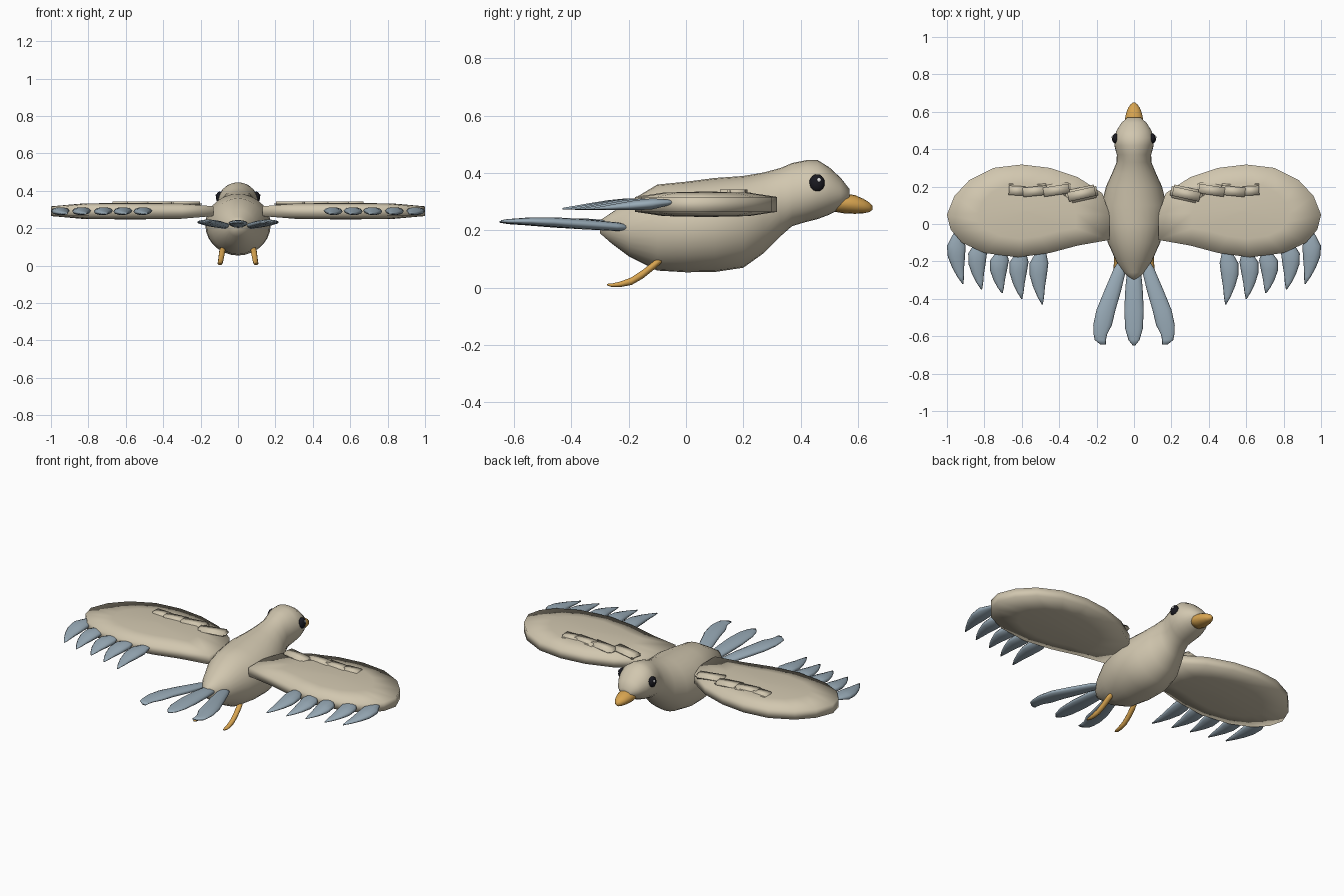
import bpy, bmesh, math
from mathutils import Vector

cube = bpy.data.objects.get("Cube")
if cube:
    bpy.data.objects.remove(cube, do_unlink=True)


def material(name, rgb):
    m = bpy.data.materials.new(name)
    m.use_nodes = True
    m.diffuse_color = (*rgb, 1)
    m.node_tree.nodes["Principled BSDF"].inputs["Base Color"].default_value = (*rgb, 1)
    return m


CREAM = material("cream plumage", (0.64, 0.57, 0.43))
BLUE = material("blue grey feather", (0.32, 0.41, 0.48))
ORANGE = material("orange beak", (0.68, 0.37, 0.08))
BLACK = material("eye black", (0.01, 0.01, 0.015))
WHITE = material("eye glint", (0.85, 0.85, 0.85))


def finish(bm, name, mat):
    bmesh.ops.recalc_face_normals(bm, faces=bm.faces)
    mesh = bpy.data.meshes.new(name)
    bm.to_mesh(mesh)
    bm.free()
    mesh.materials.append(mat)
    for p in mesh.polygons:
        p.use_smooth = True
    ob = bpy.data.objects.new(name, mesh)
    bpy.context.collection.objects.link(ob)
    return ob


def skin(name, rings, mat):
    """Join rings of points with quads and close both ends."""
    bm = bmesh.new()
    loops = [[bm.verts.new(p) for p in ring] for ring in rings]
    n = len(loops[0])
    for a, b in zip(loops, loops[1:]):
        for i in range(n):
            j = (i + 1) % n
            bm.faces.new((a[i], a[j], b[j], b[i]))
    bm.faces.new(loops[0])
    bm.faces.new(loops[-1])
    return finish(bm, name, mat)


def loft(name, sections, mat, sides=12):
    """Elliptical sections (x, y, z, half width, half height) along y."""
    turn = [2 * math.pi * i / sides for i in range(sides)]
    return skin(name, [[(x + w * math.cos(t), y, z + h * math.sin(t)) for t in turn]
                       for x, y, z, w, h in sections], mat)


def ball(name, centre, size, mat):
    bm = bmesh.new()
    bmesh.ops.create_uvsphere(bm, u_segments=16, v_segments=10, radius=1)
    bmesh.ops.scale(bm, vec=size, verts=bm.verts)
    bmesh.ops.translate(bm, vec=centre, verts=bm.verts)
    return finish(bm, name, mat)


# Body and head: y, underside, top, half width
BODY = [(-.3, .19, .235, .015), (-.26, .155, .262, .055), (-.2, .11, .30, .095),
        (-.1, .06, .36, .14), (0, .054, .37, .168), (.1, .055, .383, .175),
        (.2, .07, .39, .15), (.27, .12, .402, .118), (.33, .18, .418, .093),
        (.37, .215, .435, .092), (.42, .23, .445, .105), (.46, .24, .445, .107),
        (.5, .255, .42, .093), (.54, .275, .383, .068), (.57, .3, .345, .035)]
loft("body", [(0, y, (lo + hi) / 2, w, (hi - lo) / 2) for y, lo, hi, w in BODY], CREAM, 28)

# Hooked beak
BEAK = [(.5, .268, .328, .045), (.55, .26, .33, .05), (.59, .258, .323, .043),
        (.62, .26, .31, .032), (.64, .264, .297, .018), (.65, .272, .286, .005)]
loft("beak", [(0, y, (lo + hi) / 2, w, (hi - lo) / 2) for y, lo, hi, w in BEAK], ORANGE, 16)

# Central tail feather
loft("tail_feather_centre",
     [(0, -.19, .215, .015, .008), (0, -.22, .216, .034, .016), (0, -.34, .222, .046, .019),
      (0, -.46, .227, .052, .017), (0, -.56, .23, .047, .012), (0, -.62, .23, .03, .008),
      (0, -.65, .23, .006, .003)], BLUE)

WING = [(.13, -.085), (.13, .05), (.17, .165), (.3, .25), (.45, .3), (.6, .318), (.75, .3),
        (.88, .235), (.96, .15), (1, .05), (.98, -.03), (.92, -.1), (.8, -.155),
        (.62, -.178), (.45, -.155), (.3, -.115)]
WING_CENTRE = Vector((.58, .07))
# Wing lift and scale from underside to top
WING_LAYERS = [(.02, .247), (.6, .25), (1, .265), (1, .317), (.6, .332), (.02, .336)]

# Primary feathers: root x, root y, tip x, tip y
PRIMARIES = [(.49, -.115, .49, -.43), (.595, -.12, .6, -.4), (.7, -.12, .705, -.37),
             (.82, -.075, .815, -.35), (.94, -.03, .915, -.32)]
# Feather shape: fraction along, half width
BLADE = [(0, .012), (.12, .028), (.3, .05), (.5, .046), (.7, .032), (.87, .018), (1, .003)]

# Wing coverts: centre x, centre y, half length, tilt
COVERTS = [(.28, .16, .085, -.22), (.415, .18, .08, -.15), (.53, .175, .075, -.1),
           (.625, .178, .055, -.05)]

for side, s in (("left", 1), ("right", -1)):
    # Wing plate with a gently domed top and underside
    rings = []
    for k, z in WING_LAYERS:
        pts = [WING_CENTRE + (Vector(p) - WING_CENTRE) * k for p in WING]
        rings.append([(s * p.x, p.y, z) for p in pts])
    skin(side + "_wing", rings, CREAM)

    # Row of raised coverts
    for i, (x, y, length, tilt) in enumerate(COVERTS):
        bm = bmesh.new()
        bmesh.ops.create_cube(bm, size=2)
        bmesh.ops.scale(bm, vec=(length, .036, .014), verts=bm.verts)
        bmesh.ops.bevel(bm, geom=bm.edges[:], offset=.011, segments=2, affect='EDGES')
        ob = finish(bm, f"{side}_covert_{i + 1}", CREAM)
        ob.location = (s * x, y, .329)
        ob.rotation_euler.z = s * (tilt + .1 * (i == 3))

    # Primary feathers
    for i, (x0, y0, x1, y1) in enumerate(PRIMARIES):
        cuts = []
        for t, w in BLADE:
            bow = .022 * math.sin(math.pi * t)
            cuts.append((s * (x0 + (x1 - x0) * t + bow), y0 + (y1 - y0) * t,
                         .3 - .024 * t, w, max(w * .4, .003)))
        loft(f"{side}_primary_feather_{i + 1}", cuts, BLUE, 10)

    # Outer tail feather with a hooked tip
    loft(side + "_tail_feather",
         [(s * x, y, z, w, h) for x, y, z, w, h in
          [(.06, -.19, .21, .018, .008), (.075, -.24, .213, .034, .015),
           (.115, -.36, .222, .045, .018), (.15, -.46, .229, .051, .017),
           (.168, -.54, .232, .05, .014), (.18, -.59, .232, .036, .01),
           (.18, -.62, .232, .03, .008), (.165, -.645, .232, .014, .004)]], BLUE)

    # Leg sweeping back into the foot
    loft(side + "_leg",
         [(s * x, y, z, w, h) for x, y, z, w, h in
          [(.08, -.085, .095, .012, .008), (.084, -.11, .08, .016, .016),
           (.089, -.15, .048, .015, .016), (.093, -.19, .023, .014, .014),
           (.096, -.23, .012, .013, .01), (.098, -.26, .009, .011, .006),
           (.098, -.275, .011, .004, .003)]], ORANGE, 10)

    # Eye and glint
    ball(side + "_eye", (s * .098, .457, .365), (.02, .027, .031), BLACK)
    ball(side + "_eye_glint", (s * .115, .464, .376), (.005, .007, .008), WHITE)
